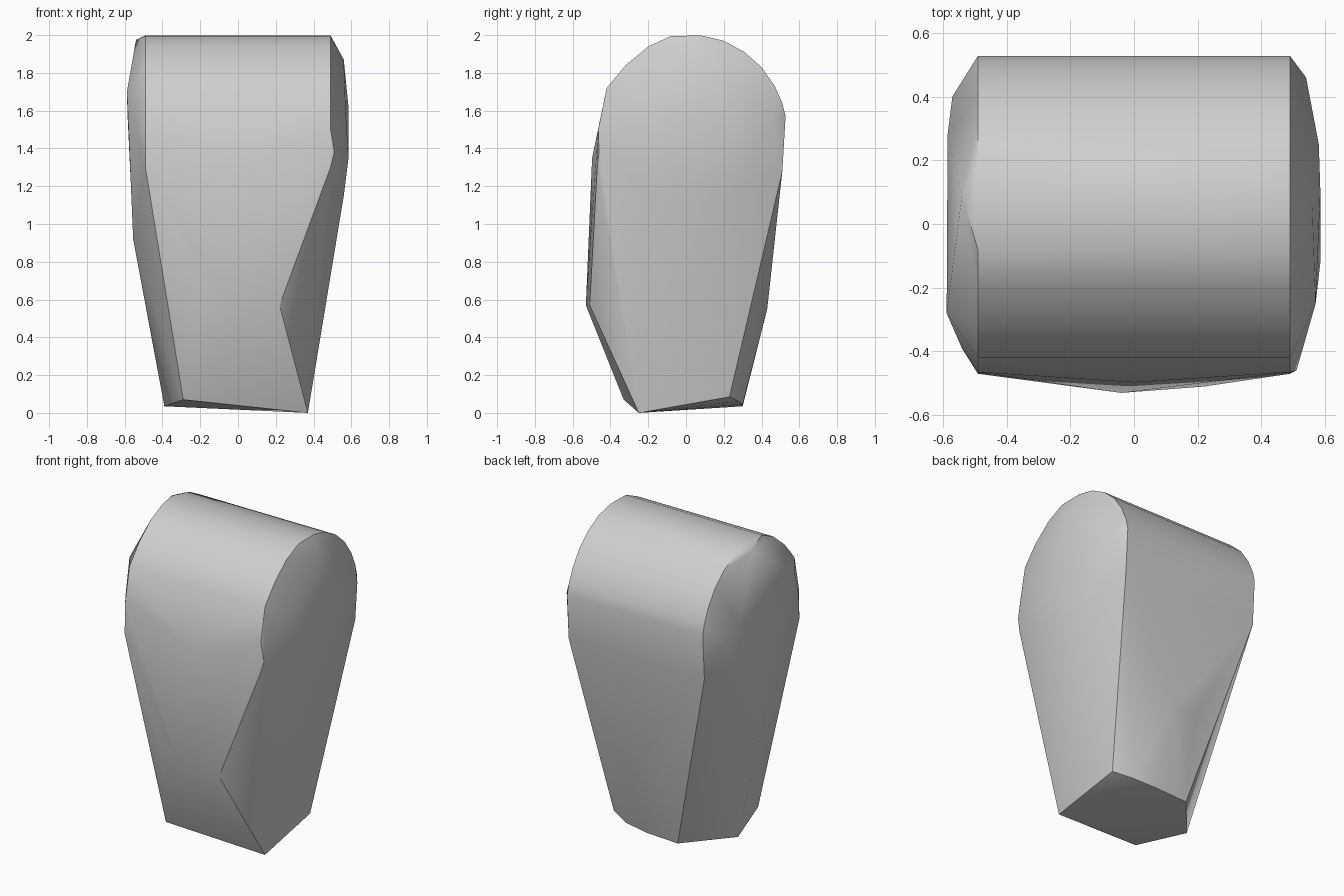
import bpy
import bmesh
import math

cube = bpy.data.objects.get("Cube")
if cube:
    bpy.data.objects.remove(cube, do_unlink=True)


def make_material(name, color):
    material = bpy.data.materials.new(name)
    material.use_nodes = True
    material.diffuse_color = color
    shader = material.node_tree.nodes["Principled BSDF"]
    shader.inputs["Base Color"].default_value = color
    shader.inputs["Roughness"].default_value = 0.8
    return material


def make_hull(name, points, material):
    """Wrap a tight skin around the given points, merging flat facets."""
    bm = bmesh.new()
    for point in points:
        bm.verts.new(point)
    result = bmesh.ops.convex_hull(bm, input=bm.verts[:])
    unused = set(result["geom_interior"] + result["geom_unused"])
    loose = [v for v in unused if isinstance(v, bmesh.types.BMVert) and v.is_valid]
    bmesh.ops.delete(bm, geom=loose, context="VERTS")
    bmesh.ops.dissolve_limit(bm, angle_limit=math.radians(1),
                             verts=bm.verts[:], edges=bm.edges[:])
    bmesh.ops.recalc_face_normals(bm, faces=bm.faces[:])
    mesh = bpy.data.meshes.new(name)
    bm.to_mesh(mesh)
    bm.free()
    mesh.materials.append(material)
    part = bpy.data.objects.new(name, mesh)
    bpy.context.collection.objects.link(part)
    return part


# Rounded top: a side profile (y, z) swept across the full width
crown_profile = [
    (-.47, 1.3), (-.465, 1.5), (-.42, 1.72), (-.32, 1.84), (-.2, 1.94),
    (-.08, 1.995), (.08, 1.998), (.2, 1.97), (.31, 1.91), (.4, 1.83),
    (.47, 1.73), (.51, 1.64), (.527, 1.57), (.51, 1.28),
]
crown = [(x, y, z) for x in (-.49, .49) for y, z in crown_profile]

# Skewed base with one cut corner at the back
base = [
    (.37, -.25, 0), (-.29, -.33, .07), (-.39, .02, .035),
    (-.15, .3, .035), (.08, .3, .045), (.24, .28, .06), (.36, .23, .085),
]

# Swelling on the front and back of the tapering body
belly = [(.22, -.51, .57), (-.04, -.53, .57), (-.2, -.505, .66), (0, -.497, 1.35)]
back = [(.06, .43, .55), (-.12, .42, .57), (-.3, .39, .68), (-.42, .33, .8)]

# Bulging cheeks on both sides
left_cheek = [
    (.56, -.18, 1.15), (.56, .2, 1.15), (.585, -.12, 1.35), (.585, .1, 1.62),
    (.58, .25, 1.5), (.57, -.25, 1.6), (.56, .05, 1.87), (.54, .46, 1.55),
    (.51, -.46, 1.38),
]
right_cheek = [
    (-.555, -.05, .92), (-.555, .1, .95), (-.588, -.28, 1.7), (-.585, .28, 1.58),
    (-.57, .4, 1.5), (-.54, -.39, 1.5), (-.54, .09, 1.975),
]

grey = make_material("plain grey", (.62, .62, .62, 1))
block = make_hull("tapered_block",
                  crown + base + belly + back + left_cheek + right_cheek, grey)

# Soft shading that keeps the hard edges
bpy.ops.object.select_all(action="DESELECT")
block.select_set(True)
bpy.context.view_layer.objects.active = block
bpy.ops.object.shade_smooth_by_angle(angle=math.radians(30))
